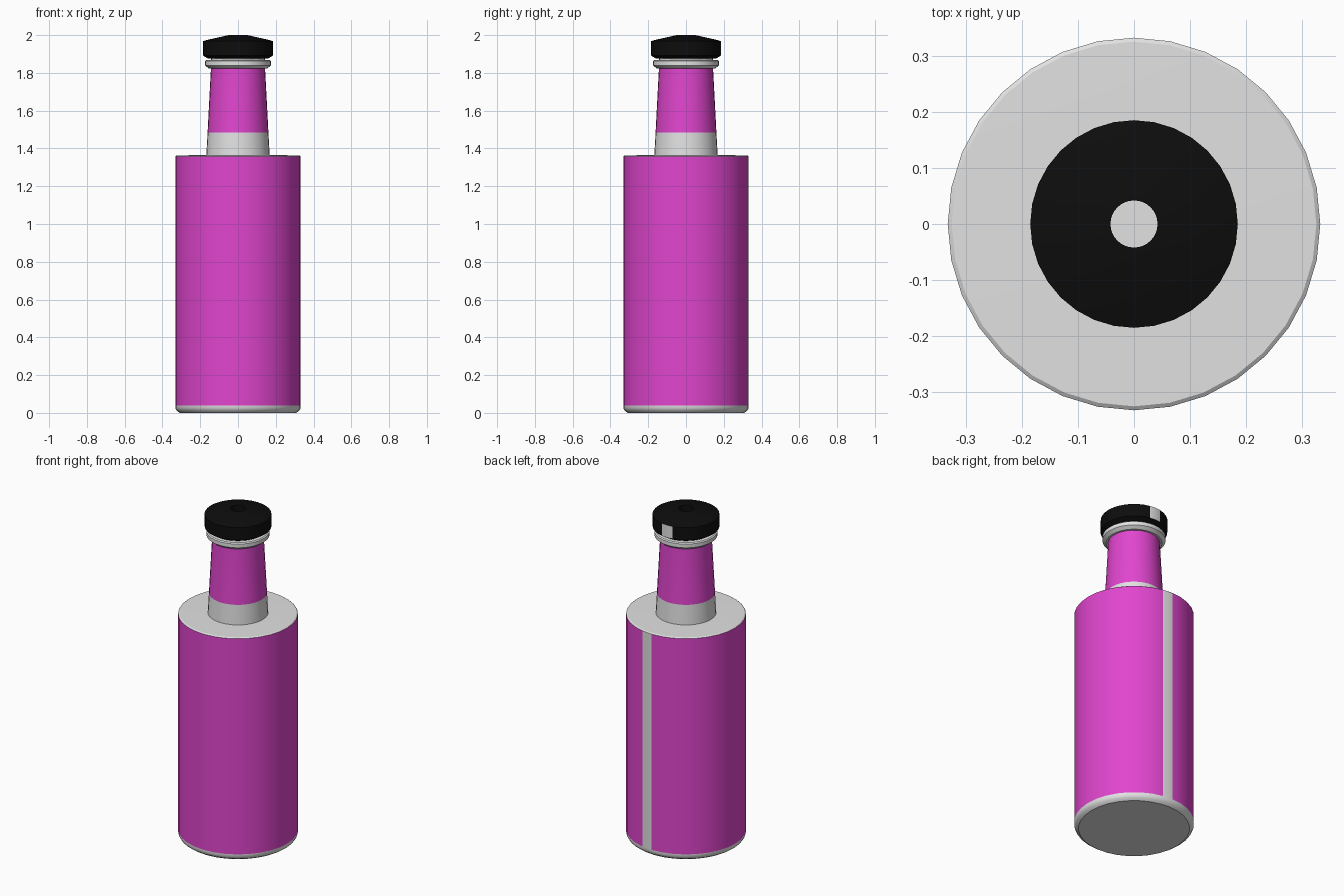
import bpy, bmesh, math

if "Cube" in bpy.data.objects:
    bpy.data.objects.remove(bpy.data.objects["Cube"], do_unlink=True)

SIDES = 32


def material(name, rgb):
    m = bpy.data.materials.new(name)
    m.use_nodes = True
    m.diffuse_color = (*rgb, 1)
    m.node_tree.nodes["Principled BSDF"].inputs["Base Color"].default_value = (*rgb, 1)
    return m


grey = material("light grey", (0.76, 0.76, 0.76))
pink = material("magenta", (0.75, 0.06, 0.62))
black = material("black", (0.004, 0.004, 0.004))


def lathe(name, profile, mats, rule):
    """Turn (radius, z) points round the z axis; rule(centre, angle) picks the material."""
    bm = bmesh.new()
    rings = []
    for r, z in profile:
        if r == 0:
            rings.append([bm.verts.new((0, 0, z))] * SIDES)
            continue
        turns = [2 * math.pi * i / SIDES for i in range(SIDES)]
        rings.append([bm.verts.new((r * math.cos(a), r * math.sin(a), z)) for a in turns])
    for low, high in zip(rings, rings[1:]):
        for i in range(SIDES):
            j = (i + 1) % SIDES
            corners = dict.fromkeys((low[i], low[j], high[j], high[i]))
            face = bm.faces.new(list(corners))
            c = face.calc_center_median()
            face.material_index = rule(c, math.degrees(math.atan2(c.y, c.x)))
    bmesh.ops.recalc_face_normals(bm, faces=bm.faces)
    mesh = bpy.data.meshes.new(name)
    bm.to_mesh(mesh)
    bm.free()
    for m in mats:
        mesh.materials.append(m)
    obj = bpy.data.objects.new(name, mesh)
    bpy.context.collection.objects.link(obj)
    bpy.ops.object.select_all(action="DESELECT")
    obj.select_set(True)
    bpy.context.view_layer.objects.active = obj
    bpy.ops.object.shade_smooth_by_angle(angle=math.radians(30))
    return obj


# Bottle body: label wraps round the wall and leaves a narrow seam at the back
lathe("bottle_body",
      [(0, 0), (0.308, 0), (0.325, 0.012), (0.332, 0.026), (0.332, 0.04),
       (0.332, 1.358), (0.325, 1.363), (0, 1.368)],
      [grey, pink],
      lambda c, a: int(0.1 < c.z < 1.3 and not 78.75 < a < 90))

# Neck with its own label above a bare band
lathe("bottle_neck",
      [(0.168, 1.36), (0.161, 1.485), (0.143, 1.83), (0.143, 1.9), (0, 1.9)],
      [grey, pink],
      lambda c, a: int(1.5 < c.z < 1.8))

# Rim under the cap
lathe("neck_rim",
      [(0.14, 1.824), (0.155, 1.824), (0.175, 1.84), (0.175, 1.863),
       (0.168, 1.868), (0.14, 1.868)],
      [grey], lambda c, a: 0)

# Cap with a hole in the middle and a bare patch on the back of its side
lathe("cap",
      [(0.14, 1.876), (0.16, 1.876), (0.185, 1.892), (0.185, 1.968),
       (0.165, 1.974), (0.05, 2.0), (0.042, 2.0), (0.042, 1.9)],
      [black, grey],
      lambda c, a: int(math.hypot(c.x, c.y) > 0.18 and 1.9 < c.z < 1.96
                       and 78.75 < a < 101.25))
